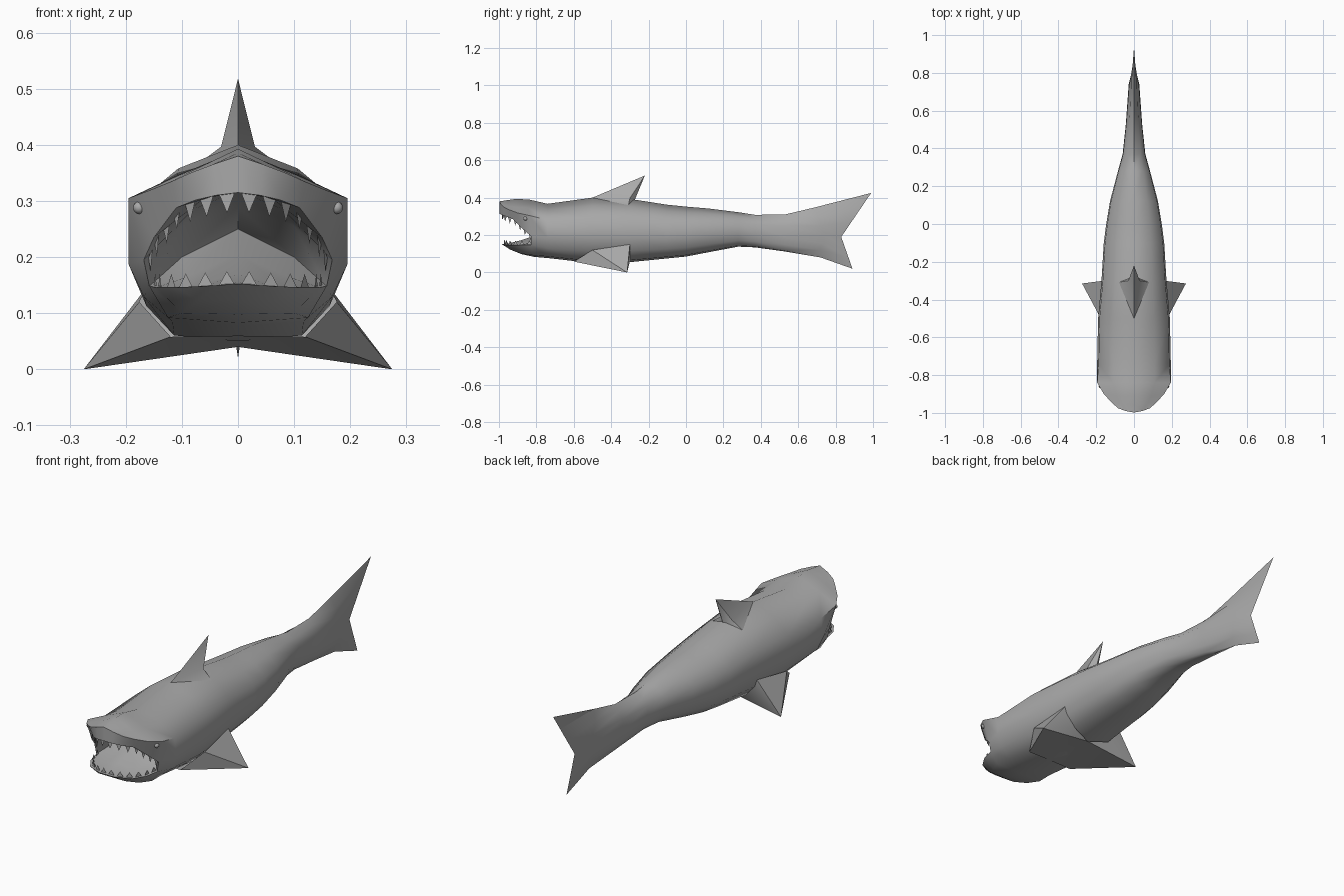
import bpy
import bmesh
from math import radians
from mathutils import Vector

default_cube = bpy.data.objects.get("Cube")
if default_cube:
    bpy.data.objects.remove(default_cube, do_unlink=True)


def make_material(name, colour):
    material = bpy.data.materials.new(name)
    material.use_nodes = True
    material.diffuse_color = colour
    material.node_tree.nodes["Principled BSDF"].inputs["Base Color"].default_value = colour
    return material


grey = make_material("shark grey", (0.4, 0.4, 0.4, 1))


def add_object(name, polygons, smooth_angle, merge=True):
    """Half mesh from polygons of points, sharing equal points, mirrored across x."""
    bm = bmesh.new()
    shared = {}
    for polygon in polygons:
        corners = []
        for point in polygon:
            key = tuple(round(c, 4) for c in point)
            if key not in shared:
                shared[key] = bm.verts.new(key)
            if shared[key] not in corners:
                corners.append(shared[key])
        if len(corners) > 2 and not bm.faces.get(corners):
            bm.faces.new(corners)
    bmesh.ops.recalc_face_normals(bm, faces=bm.faces)
    mesh = bpy.data.meshes.new(name)
    bm.to_mesh(mesh)
    bm.free()
    mesh.materials.append(grey)
    obj = bpy.data.objects.new(name, mesh)
    bpy.context.collection.objects.link(obj)
    mirror = obj.modifiers.new("mirror", "MIRROR")
    mirror.use_mirror_merge = merge
    bpy.ops.object.select_all(action="DESELECT")
    obj.select_set(True)
    bpy.context.view_layer.objects.active = obj
    bpy.ops.object.modifier_apply(modifier=mirror.name)
    if smooth_angle:
        bpy.ops.object.shade_smooth_by_angle(angle=radians(smooth_angle))
    return obj


def grid(rows):
    """Quads between successive rows of points."""
    quads = []
    for a, b in zip(rows, rows[1:]):
        for i in range(len(a) - 1):
            quads.append((a[i], a[i + 1], b[i + 1], b[i]))
    return quads


# Body cross-section: share of half width, share of height, from back to belly
section = [(0, 1), (.56, .88), (.96, .7), (1, .38), (.86, .18), (.6, .03), (0, 0)]
# Stations along the body: y, top, bottom, half width
stations = [
    (-.74, .367, .077, .195), (-.5, .4, .05, .19), (-.3, .393, .055, .172),
    (-.1, .362, .075, .16), (0, .352, .085, .147), (.12, .342, .108, .127),
    (.28, .322, .138, .085), (.37, .308, .134, .06), (.53, .31, .112, .043),
]


def ring(y, top, bottom, half_width):
    return [(half_width * u, y, bottom + (top - bottom) * v) for u, v in section]


# Ring at the mouth corner
cheek = [(0, -.84, .39), (.11, -.84, .345), (.195, -.84, .305), (.168, -.83, .195),
         (.158, -.83, .148), (.125, -.82, .092), (0, -.81, .083)]
# Tail: thin blade, then the forked trailing edge
blade = [(0, .69, .348), (.018, .7, .3), (.026, .73, .25), (.028, .74, .2),
         (.024, .73, .155), (.015, .72, .12), (0, .72, .08)]
tip, notch, low_tip = Vector((0, .99, .425)), Vector((0, .83, .19)), Vector((0, .89, .02))
fork = [tip.lerp(notch, i / 3) for i in range(4)] + [notch.lerp(low_tip, i / 3) for i in (1, 2, 3)]

# Jaws: rows run from the middle outwards to the lip
upper_back = [(0, -.91, .393), (.09, -.91, .35), (.16, -.9, .318), (.15, -.875, .235)]
upper_mid = [(0, -.96, .386), (.07, -.95, .355), (.118, -.945, .335), (.11, -.93, .288)]
snout = [(0, -.998, .38), (.045, -.99, .365), (.085, -.975, .35), (.075, -.97, .302)]
snout_lip = [(0, -.998, .315), (.04, -.99, .31), snout[3]]
lower_back = [(.145, -.89, .146), (.1, -.88, .1), (0, -.88, .098)]
lower_mid = [(.11, -.945, .146), (.07, -.94, .122), (0, -.94, .122)]
chin_lip = [(.07, -.97, .148), (.035, -.982, .15), (0, -.986, .152)]

# Mouth lining: palate, throat, tongue
lining = [
    snout_lip,
    [(0, -.95, .318), (.06, -.94, .305), upper_mid[3]],
    [(0, -.88, .31), (.08, -.87, .285), upper_back[3]],
    [(0, -.76, .29), (.1, -.76, .255), cheek[3]],
    [(0, -.62, .25), (.1, -.68, .2), cheek[4]],
    [(0, -.78, .205), (.09, -.8, .165), cheek[4]],
    [(0, -.89, .17), (.08, -.89, .15), lower_back[0]],
    [(0, -.95, .155), (.06, -.95, .147), lower_mid[0]],
    chin_lip[::-1],
]

shell = grid([cheek] + [ring(*s) for s in stations] + [blade, fork])
shell += grid([cheek[:4], upper_back, upper_mid, snout])
shell += grid([snout[:3], snout_lip])
shell += grid([cheek[4:], lower_back, lower_mid, chin_lip])
shell += grid(lining)
add_object("body", shell, 50)

# Dorsal fin with a flared root
front, rear, peak = (0, -.5, .4), (0, -.275, .385), (0, -.22, .518)
root, waist = (.09, -.31, .352), (.03, -.3, .397)
add_object("dorsal_fin", [(front, waist, peak), (front, root, waist),
                          (waist, rear, peak), (waist, root, rear)], 50)

# Pectoral fins, thick at the root and joined under the belly
shoulder, armpit = (.176, -.5, .12), (.16, -.3, .15)
lead, keel_front = (.12, -.6, .058), (0, -.6, .06)
keel, fin_tip = (0, -.33, .04), (.275, -.315, 0)
trail = (.1, -.3, .06)
add_object("pectoral_fins", [(shoulder, armpit, fin_tip), (lead, shoulder, fin_tip),
                             (keel_front, lead, keel), (lead, fin_tip, keel),
                             (armpit, trail, fin_tip), (trail, keel, fin_tip)], 40)


# Teeth: small wedges spaced evenly along each lip
def along(path, distance):
    for a, b in zip(path, path[1:]):
        a, b = Vector(a), Vector(b)
        length = (b - a).length
        if distance <= length:
            return a.lerp(b, distance / length), (b - a).normalized()
        distance -= length
    return b, (b - a).normalized()


def teeth(name, path, count, height):
    path = [(x * .96, y + .012, z) for x, y, z in path]
    total = sum((Vector(b) - Vector(a)).length for a, b in zip(path, path[1:]))
    faces = []
    for i in range(count):
        centre, direction = along(path, total * (i + .5) / count)
        point = centre + Vector((0, 0, height))
        inner = centre + Vector((-.2 * centre.x, .8, 0)).normalized() * .012
        left, right = centre - direction * .014, centre + direction * .014
        faces += [(left, right, point), (right, inner, point),
                  (inner, left, point), (left, inner, right)]
    add_object(name, faces, 0, merge=False)


teeth("upper_teeth", snout_lip + [upper_mid[3], upper_back[3], cheek[3]], 7, -.034)
teeth("lower_teeth", chin_lip[::-1] + [lower_mid[0], lower_back[0], cheek[4]], 6, .024)

# Eyes
for side, label in ((1, "left"), (-1, "right")):
    bpy.ops.mesh.primitive_uv_sphere_add(segments=12, ring_count=8, radius=.011,
                                         location=(side * .176, -.858, .288))
    eye = bpy.context.object
    eye.name = label + "_eye"
    eye.data.materials.append(grey)
    bpy.ops.object.shade_smooth()
